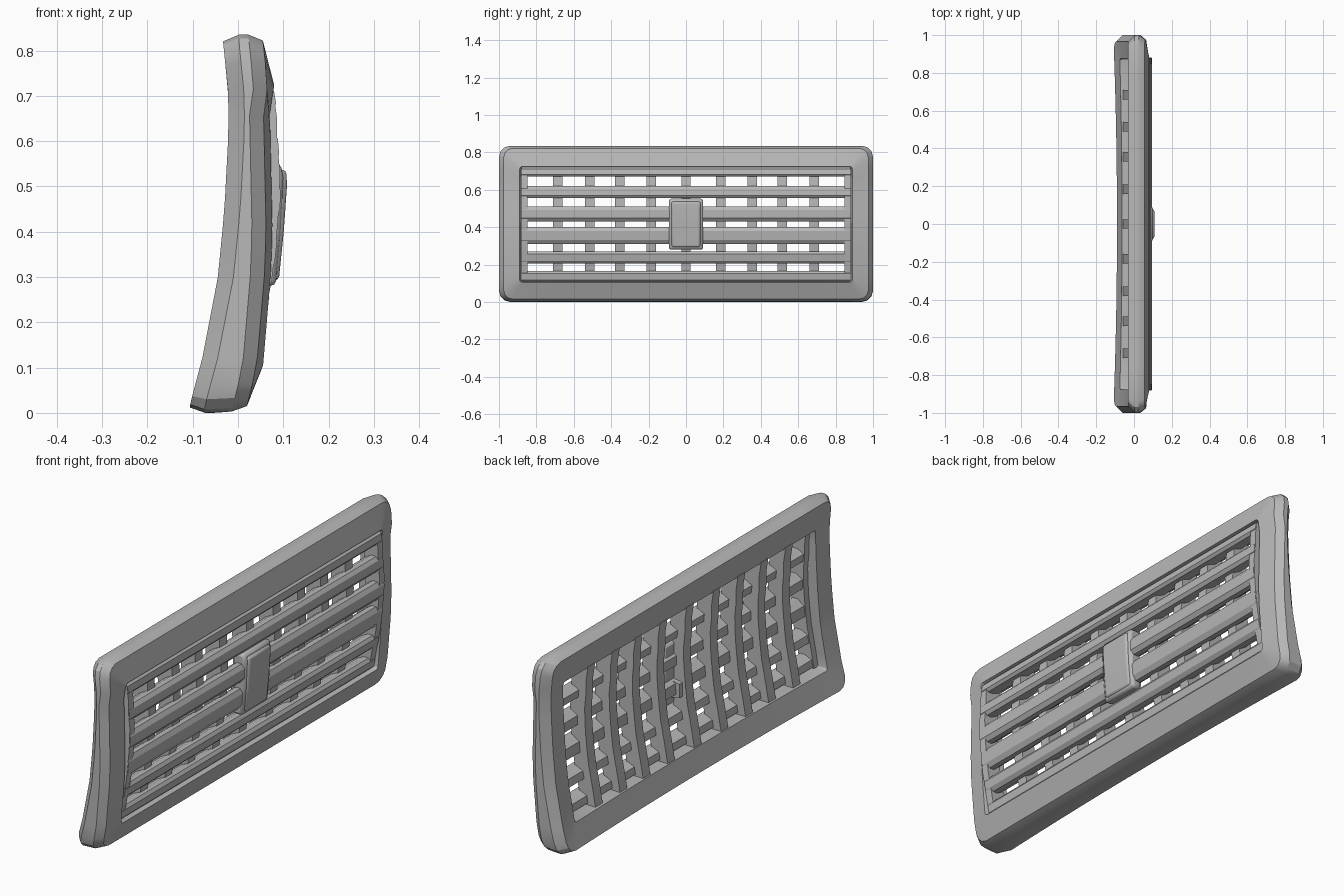
import bpy, bmesh, math

cube = bpy.data.objects.get("Cube")
if cube:
    bpy.data.objects.remove(cube, do_unlink=True)

grey = bpy.data.materials.new("plain_grey")
grey.use_nodes = True
grey.diffuse_color = (0.48, 0.48, 0.48, 1)
grey.node_tree.nodes["Principled BSDF"].inputs["Base Color"].default_value = (0.48, 0.48, 0.48, 1)


def curve(points):
    """Piecewise linear depth x as a function of height z."""
    def depth(z):
        if z <= points[0][0]:
            return points[0][1]
        for (z0, x0), (z1, x1) in zip(points, points[1:]):
            if z <= z1:
                return x0 + (x1 - x0) * (z - z0) / (z1 - z0)
        return points[-1][1]
    return depth


frame_back = curve([(0.01, -0.11), (0.12, -0.08), (0.3, -0.045), (0.45, -0.03),
                    (0.6, -0.022), (0.69, -0.02), (0.82, -0.033)])
frame_front = curve([(0, 0.03), (0.1, 0.055), (0.3, 0.072), (0.4, 0.076),
                     (0.68, 0.07), (0.72, 0.08), (0.83, 0.068)])
grille = curve([(0.11, 0.042), (0.2, 0.058), (0.3, 0.078), (0.45, 0.093),
                (0.53, 0.095), (0.6, 0.088), (0.66, 0.088), (0.72, 0.078)])


def finish(name, bm, bevel=0, smooth=True):
    bmesh.ops.recalc_face_normals(bm, faces=bm.faces)
    mesh = bpy.data.meshes.new(name)
    bm.to_mesh(mesh)
    bm.free()
    mesh.materials.append(grey)
    obj = bpy.data.objects.new(name, mesh)
    bpy.context.collection.objects.link(obj)
    if bevel:
        mod = obj.modifiers.new("bevel", "BEVEL")
        mod.width = bevel
        mod.segments = 2
    if smooth:
        bpy.ops.object.select_all(action="DESELECT")
        obj.select_set(True)
        bpy.context.view_layer.objects.active = obj
        bpy.ops.object.shade_smooth_by_angle(angle=math.radians(25))
    return obj


def outline(half, low, high, radius, steps=12):
    """Rounded rectangle as (y, z) points, with evenly split sides."""
    pts = []
    corners = [(1, high, -1), (-1, high, -1), (-1, low, 1), (1, low, 1)]
    for i, (side, edge, inward) in enumerate(corners):
        cy, cz = side * (half - radius), edge + inward * radius
        for k in range(4):
            a = math.pi / 2 * (i + k / 3)
            pts.append((cy + radius * math.cos(a), cz + radius * math.sin(a)))
    full = []
    for i, p in enumerate(pts):
        full.append(p)
        if i % 4 == 3:
            q = pts[(i + 1) % len(pts)]
            for k in range(1, steps):
                t = k / steps
                full.append((p[0] + (q[0] - p[0]) * t, p[1] + (q[1] - p[1]) * t))
    return full


def prism(name, profile, y0, y1, bevel=0):
    """Extrude an (x, z) profile along y."""
    bm = bmesh.new()
    ends = [[bm.verts.new((x, y, z)) for x, z in profile] for y in (y0, y1)]
    n = len(profile)
    for i in range(n):
        j = (i + 1) % n
        bm.faces.new((ends[0][i], ends[0][j], ends[1][j], ends[1][i]))
    bm.faces.new(ends[0])
    bm.faces.new(ends[1])
    return finish(name, bm, bevel)


def upright(name, y, width, back, front, low, high):
    """Vertical strip following the curve of the grille."""
    zs = [low + (high - low) * i / 10 for i in range(11)]
    profile = [(grille(z) + front, z) for z in zs]
    profile += [(grille(z) + back, z) for z in reversed(zs)]
    return prism(name, profile, y - width / 2, y + width / 2)


# Curved surround: closed loft through nested outlines
# half width, bottom, top, corner radius, depth curve, depth offset
rings = [
    (0.965, 0.012, 0.82, 0.05, frame_back, 0),
    (1.0, 0.0, 0.835, 0.06, frame_back, 0.035),
    (1.0, 0.003, 0.835, 0.06, frame_front, -0.045),
    (0.975, 0.015, 0.822, 0.05, frame_front, -0.014),
    (0.89, 0.105, 0.725, 0.015, frame_front, 0),
    (0.88, 0.112, 0.718, 0.012, frame_front, -0.03),
    (0.875, 0.11, 0.71, 0.012, frame_back, 0.004),
]
bm = bmesh.new()
loops = []
for half, low, high, radius, depth, offset in rings:
    loop = []
    for y, z in outline(half, low, high, radius):
        x = depth(z) + offset
        if depth is frame_back:
            # lower rear edge bows forward in the middle
            x += 0.02 * max(0, 1 - y * y) * max(0, 1 - z / 0.5)
        loop.append(bm.verts.new((x, y, z)))
    loops.append(loop)
for a, b in zip(loops, loops[1:] + loops[:1]):
    for i in range(len(a)):
        j = (i + 1) % len(a)
        bm.faces.new((a[i], a[j], b[j], b[i]))
finish("surround_frame", bm)

# Horizontal slats, with the edge strips above and below
slats = [(0.105, 0.165), (0.205, 0.27), (0.31, 0.40),
         (0.43, 0.51), (0.555, 0.62), (0.67, 0.722)]
for i, (low, high) in enumerate(slats):
    c, h = (low + high) / 2, (high - low) / 2
    section = [(-0.065, 0.5), (-0.035, 1), (-0.012, 1), (0, 0.55),
               (0, -0.55), (-0.012, -1), (-0.035, -1), (-0.065, -0.5)]
    profile = [(grille(c + h * t) + dx, c + h * t) for dx, t in section]
    prism(f"slat_{i + 1}", profile, -0.88, 0.88)

# Upright fins behind the slats
for i, y in enumerate((-0.685, -0.515, -0.355, -0.185, 0, 0.185, 0.355, 0.515, 0.685)):
    upright(f"fin_{i + 1}", y, 0.05, -0.1, -0.03, 0.11, 0.715)

# Side strips closing the ends of the grille
for side, label in ((-1, "right"), (1, "left")):
    upright(f"{label}_end_strip", side * 0.865, 0.034, -0.07, -0.002, 0.115, 0.712)

# Sliding adjuster tab with a raised pad
prism("adjuster_base", [(0.04, 0.28), (0.083, 0.28), (0.094, 0.4), (0.1, 0.52),
                        (0.094, 0.552), (0.04, 0.552)], -0.092, 0.092, 0.012)
prism("adjuster_pad", [(0.06, 0.292), (0.09, 0.292), (0.101, 0.4), (0.108, 0.5),
                       (0.107, 0.537), (0.06, 0.537)], -0.078, 0.078, 0.01)
# Small clip behind the tab
prism("adjuster_clip", [(0.0, 0.32), (0.05, 0.31), (0.05, 0.39), (0.0, 0.38)], -0.045, 0.045)
